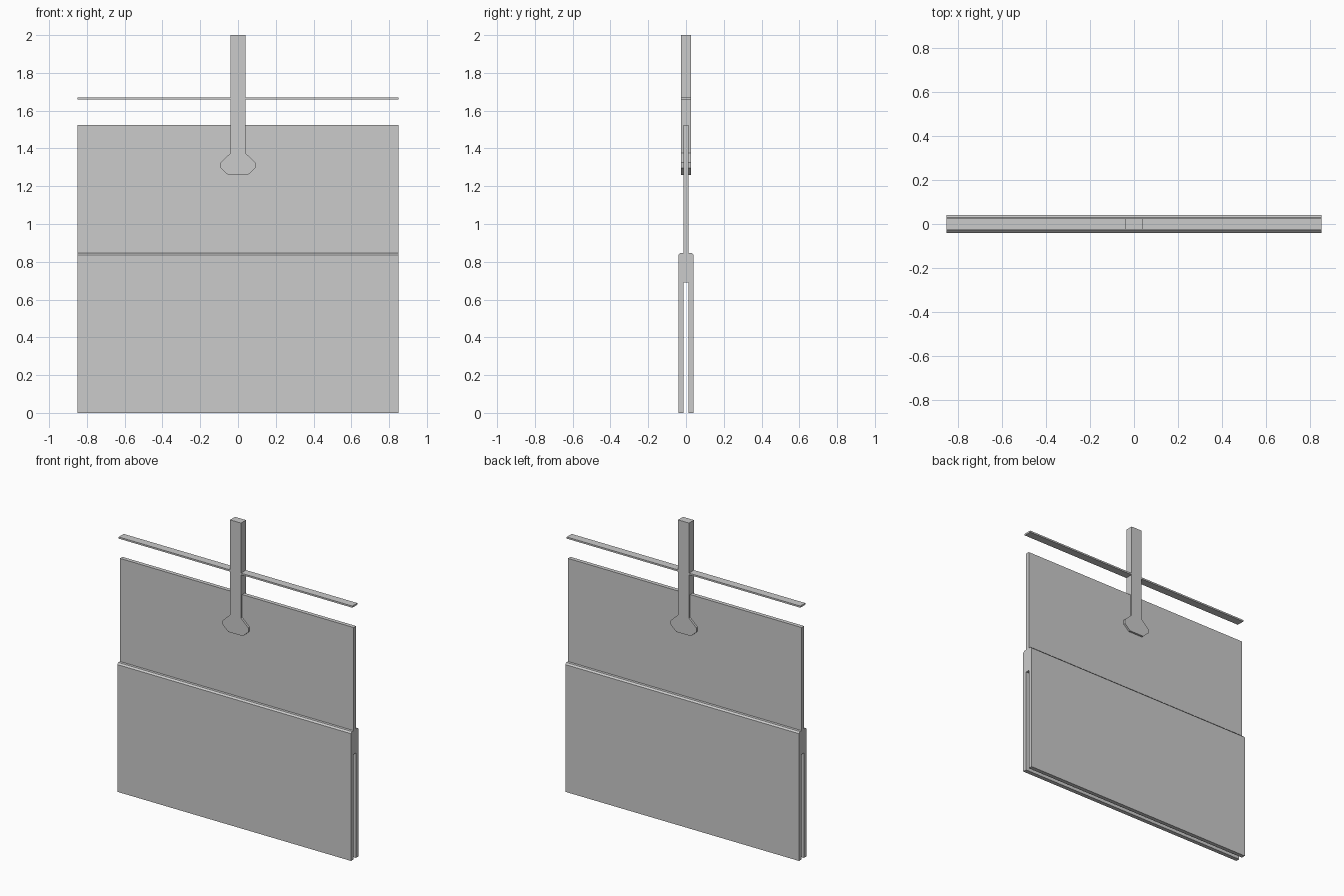
import bpy
import bmesh
from mathutils import Vector

if "Cube" in bpy.data.objects:
    bpy.data.objects.remove(bpy.data.objects["Cube"])


def extrude_profile(name, points, start, end, place):
    """Make a solid by sweeping a closed 2D outline from start to end."""
    bm = bmesh.new()
    face = bm.faces.new([bm.verts.new(place(a, b, start)) for a, b in points])
    result = bmesh.ops.extrude_face_region(bm, geom=[face])
    moved = [v for v in result["geom"] if isinstance(v, bmesh.types.BMVert)]
    shift = Vector(place(0, 0, end)) - Vector(place(0, 0, start))
    bmesh.ops.translate(bm, verts=moved, vec=shift)
    bmesh.ops.recalc_face_normals(bm, faces=bm.faces[:])
    mesh = bpy.data.meshes.new(name)
    bm.to_mesh(mesh)
    bm.free()
    obj = bpy.data.objects.new(name, mesh)
    bpy.context.collection.objects.link(obj)
    return obj


def mirrored(half):
    """Close a half outline by mirroring it across the first axis."""
    return half + [(-a, b) for a, b in reversed(half)]


def along_x(a, b, t):
    return (t, a, b)


def along_y(a, b, t):
    return (a, t, b)


W = 0.85

# Slotted base sleeve with chamfered shoulders, and the thin upright panel above
extrude_profile("slotted_panel", mirrored([
    (0.013, 0.69), (0.013, 0.0), (0.04, 0.0), (0.04, 0.837),
    (0.03, 0.847), (0.013, 0.847), (0.013, 1.525)]), -W, W, along_x)

# Vertical hanger with a flared foot gripping the panel
extrude_profile("hanger_post", mirrored([
    (0.053, 1.26), (0.093, 1.297), (0.093, 1.325),
    (0.04, 1.375), (0.04, 2.0)]), -0.026, 0.026, along_y)

# Thin horizontal rail through the hanger
extrude_profile("cross_rail", mirrored([
    (0.026, 1.66), (0.026, 1.671)]), -W, W, along_x)
